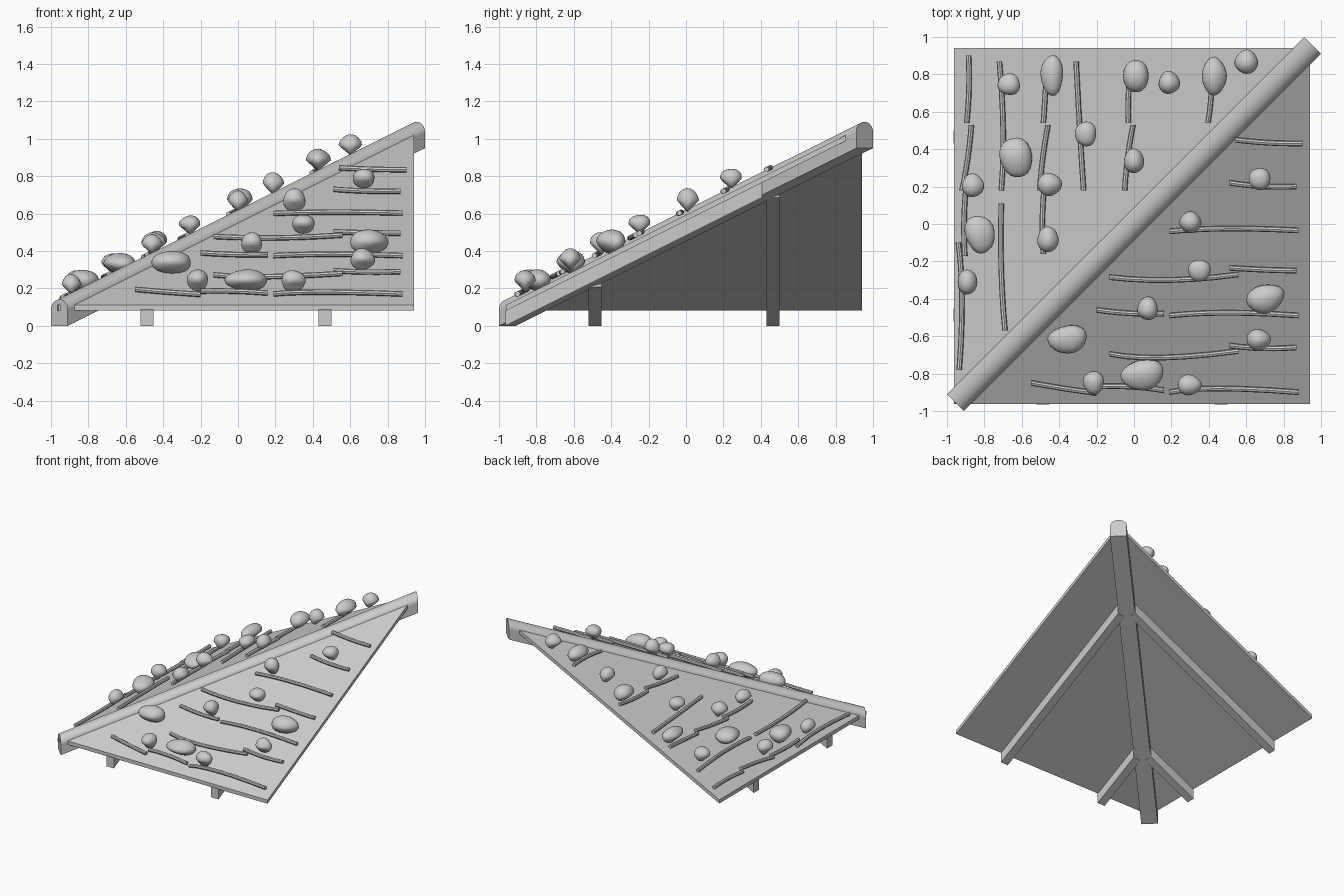
import bpy, bmesh, math, random
from mathutils import Vector

if "Cube" in bpy.data.objects:
    bpy.data.objects.remove(bpy.data.objects["Cube"])

random.seed(4)
SLOPE, EAVE = 0.5, -0.965


def pt(side, u, v, h):
    """u runs along the eave, v up the slope, h above the roof surface."""
    z = 0.11 + SLOPE * (v - EAVE) + h
    return Vector((u, v, z)) if side == "front" else Vector((v, u, z))


def make(name, bm, smooth=None):
    bmesh.ops.recalc_face_normals(bm, faces=bm.faces)
    me = bpy.data.meshes.new(name)
    bm.to_mesh(me)
    bm.free()
    ob = bpy.data.objects.new(name, me)
    bpy.context.collection.objects.link(ob)
    if smooth:
        bpy.ops.object.select_all(action='DESELECT')
        bpy.context.view_layer.objects.active = ob
        ob.select_set(True)
        bpy.ops.object.shade_smooth_by_angle(angle=math.radians(smooth))
    return ob


def loft(name, rings, smooth=None):
    """Skin a list of equal closed rings and cap both ends."""
    bm = bmesh.new()
    vs = [[bm.verts.new(p) for p in r] for r in rings]
    n = len(rings[0])
    for a, b in zip(vs, vs[1:]):
        for i in range(n):
            bm.faces.new((a[i], a[(i + 1) % n], b[(i + 1) % n], b[i]))
    bm.faces.new(vs[0])
    bm.faces.new(vs[-1])
    return make(name, bm, smooth)


def stick(side, pts):
    """Slightly bent round batten lying on the roof."""
    if len(pts) == 2:
        (a, b), (c, d) = pts
        k = random.uniform(-0.012, 0.012)
        pts = [(a, b), ((a + c) / 2, (b + d) / 2 + k), (c, d)]
    (a, b), (c, d), (e, f) = pts
    rings = []
    for i in range(7):
        t = i / 6
        # quadratic through the three points
        w = (2 * (t - .5) * (t - 1), -4 * t * (t - 1), 2 * t * (t - .5))
        c0 = pt(side, w[0] * a + w[1] * c + w[2] * e, w[0] * b + w[1] * d + w[2] * f, 0.028)
        r = 0.0145
        ring = []
        for k in range(8):
            ang = k * math.pi / 4
            o = (0, r * math.cos(ang), r * math.sin(ang))
            ring.append(c0 + Vector(o if side == "front" else (o[1], o[0], o[2])))
        rings.append(ring)
    loft(side + "_stick", rings, 40)


def stone(side, u, v, ru, rv, rh, h, turn=0.0, wedge=0.75):
    """Lumpy stone, pinched towards its underside."""
    bm = bmesh.new()
    bmesh.ops.create_icosphere(bm, subdivisions=3, radius=1)
    ph = [random.uniform(0, 6.28) for _ in range(3)]
    c = pt(side, u, v, h)
    for vert in bm.verts:
        x, y, z = vert.co
        k = 1 + 0.07 * math.sin(2.5 * x + ph[0]) + 0.06 * math.sin(3 * y + ph[1]) + 0.05 * math.sin(3 * z + ph[2])
        if z < 0:
            y *= 1 + wedge * z
        x, y, z = x * ru * k, y * rv * k, z * rh * k
        x, y = x * math.cos(turn) - y * math.sin(turn), x * math.sin(turn) + y * math.cos(turn)
        vert.co = c + Vector((x, y, z) if side == "front" else (y, x, z))
    make(side + "_stone", bm, 60)


# Roof panels and the rafters beneath them
for side in ("front", "left"):
    tri = [(-0.965, -0.962), (0.942, -0.962), (0.942, 0.945)]
    loft(side + "_panel", [[pt(side, u, v, h) for u, v in tri] for h in (-0.03, 0)])
    for u in (-0.487, 0.465):
        loft(side + "_rafter", [[pt(side, u + s, v, h) for s, h in
             ((-.034, -.11), (.034, -.11), (.034, -.025), (-.034, -.025))]
             for v in (EAVE, u - 0.06)])


# Hip beam and its rounded cap, with plumb-cut ends
def hip(name, profile, smooth=None):
    q = math.sqrt(0.5)
    loft(name, [[Vector((e + s * q, e - s * q, z0 + h)) for s, h in profile]
                for e, z0 in ((-0.955, 0), (0.955, 0.95))], smooth)


hip("hip_beam", [(-.063, 0), (.063, 0), (.063, .09), (-.063, .09)])
hip("hip_cap", [(.0635 * math.cos(i * math.pi / 12), .088 + .053 * math.sin(i * math.pi / 12))
                for i in range(13)], 40)

# Battens: (along eave, up slope)
front_sticks = [
    [(.54, .45), (.9, .43)], [(.51, .22), (.87, .2)],
    [(.19, -.04), (.5, -.025), (.88, -.035)], [(-.13, -.285), (.2, -.3), (.56, -.27)],
    [(.51, -.235), (.87, -.25)], [(-.2, -.46), (.16, -.48)],
    [(.19, -.49), (.5, -.475), (.88, -.49)], [(-.13, -.695), (.15, -.715), (.56, -.68)],
    [(.51, -.65), (.87, -.66)], [(-.55, -.85), (-.2, -.905)],
    [(-.2, -.87), (.16, -.89)], [(.19, -.9), (.45, -.88), (.88, -.9)]]
left_sticks = [
    [(.9, -.885), (.54, -.895)], [(.53, -.87), (.18, -.92)], [(.18, -.9), (-.17, -.905)],
    [(-.1, -.94), (-.4, -.92), (-.78, -.935)], [(.87, -.72), (.5, -.7), (.18, -.71)],
    [(.11, -.71), (-.25, -.71), (-.57, -.69)], [(.87, -.465), (.54, -.485)],
    [(.53, -.46), (.18, -.505)], [(.2, -.48), (-.16, -.485)],
    [(.87, -.31), (.5, -.29), (.18, -.27)], [(.87, -.01), (.54, -.03)],
    [(.53, -.005), (.18, -.05)], [(.87, .41), (.54, .395)]]
for side, sticks in (("front", front_sticks), ("left", left_sticks)):
    for s in sticks:
        stick(side, s)

# Small stones
small = {"front": [(.67, .24), (.3, .01), (.35, -.25), (.07, -.45), (.67, -.62), (-.22, -.85), (.3, -.86)],
         "left": [(.75, -.67), (.76, .19), (.87, .6), (.48, -.26), (.34, 0), (.21, -.86),
                  (.21, -.45), (-.08, -.46), (-.31, -.89)]}
for side, spots in small.items():
    for u, v in spots:
        stone(side, u, v, .061, .061, .055, .075)

# Long stones near the back edge
for v in (-.44, .01, .43):
    stone("left", .79, v, .1, .063, .057, .078)

# Large flat stones
for u, v, turn in ((.71, -.4, .3), (-.36, -.62, .15), (.04, -.81, .2)):
    stone("front", u, v, .108, .08, .06, .057, turn, .4)
for u, v, turn in ((.35, -.63, -.2), (-.06, -.82, -.25)):
    stone("left", u, v, .108, .08, .06, .057, turn, .4)
